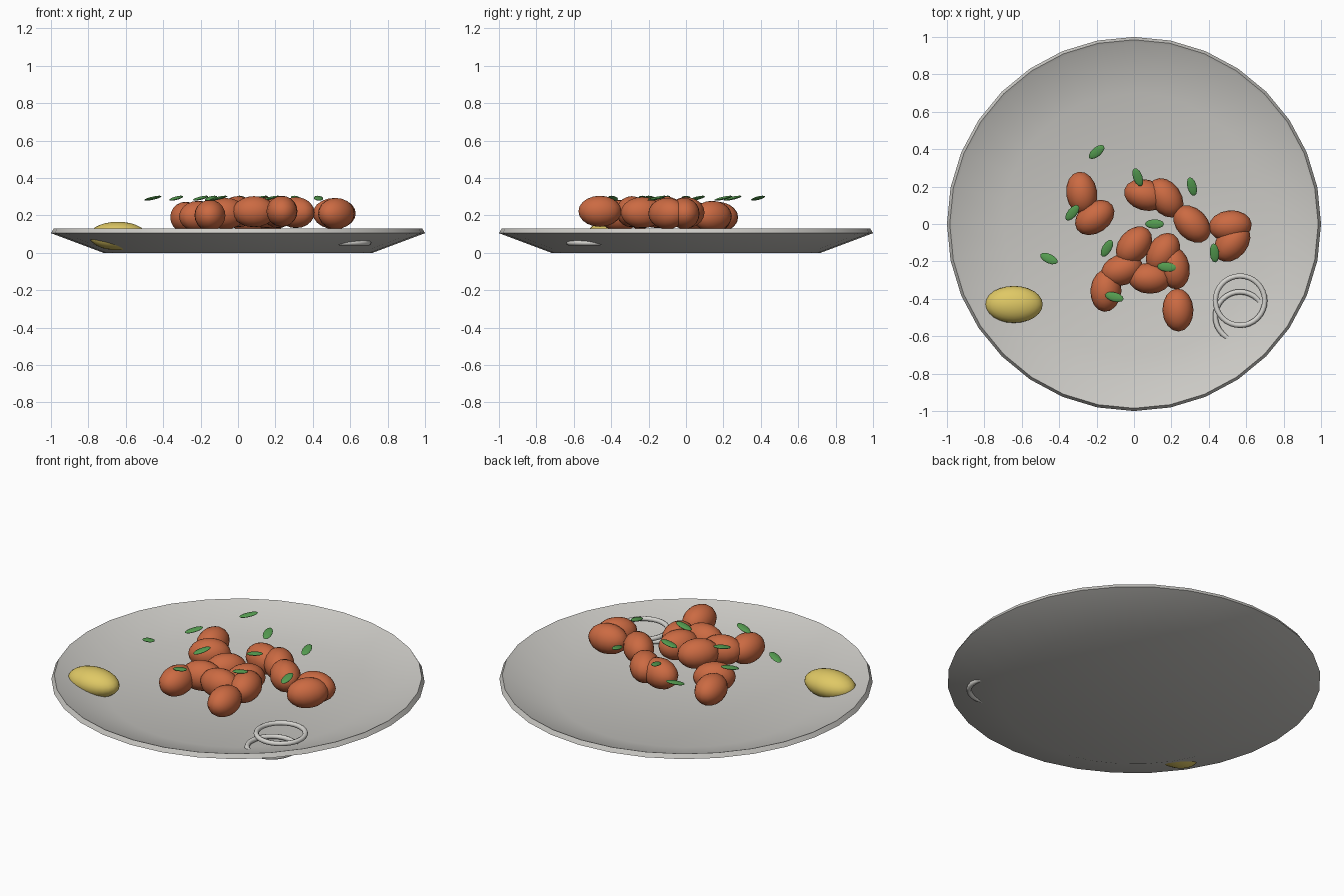
import bpy, bmesh, math
from mathutils import Matrix, Euler, Vector

if "Cube" in bpy.data.objects:
    bpy.data.objects.remove(bpy.data.objects["Cube"])


def material(name, rgb):
    m = bpy.data.materials.new(name)
    m.diffuse_color = (*rgb, 1)
    m.use_nodes = True
    m.node_tree.nodes["Principled BSDF"].inputs["Base Color"].default_value = m.diffuse_color
    return m


CERAMIC = material("grey_ceramic", (0.60, 0.59, 0.56))
MEAT = material("browned_orange", (0.60, 0.145, 0.055))
LEAF = material("leaf_green", (0.09, 0.33, 0.08))
LEMON = material("lemon_yellow", (0.74, 0.58, 0.13))
ONION = material("onion_white", (0.66, 0.65, 0.62))


def finish(bm, name, mat, angle=35):
    bmesh.ops.recalc_face_normals(bm, faces=bm.faces)
    me = bpy.data.meshes.new(name)
    bm.to_mesh(me)
    bm.free()
    me.materials.append(mat)
    ob = bpy.data.objects.new(name, me)
    bpy.context.collection.objects.link(ob)
    bpy.ops.object.select_all(action='DESELECT')
    ob.select_set(True)
    bpy.context.view_layer.objects.active = ob
    bpy.ops.object.shade_smooth_by_angle(angle=math.radians(angle))
    return ob


def ellipsoid(name, loc, radii, rot, mat, segs=16, rings=10):
    bm = bmesh.new()
    mtx = Matrix.LocRotScale(Vector(loc), Euler([math.radians(a) for a in rot]), Vector(radii))
    bmesh.ops.create_uvsphere(bm, u_segments=segs, v_segments=rings, radius=1, matrix=mtx)
    return finish(bm, name, mat, 60)


def lathe(name, profile, segs, mat):
    bm = bmesh.new()
    vs = [bm.verts.new((r, 0, z)) for r, z in profile]
    es = [bm.edges.new(p) for p in zip(vs, vs[1:])]
    bmesh.ops.spin(bm, geom=vs + es, cent=(0, 0, 0), axis=(0, 0, 1),
                   angle=2 * math.pi, steps=segs, use_duplicate=False)
    bmesh.ops.remove_doubles(bm, verts=bm.verts, dist=1e-4)
    return finish(bm, name, mat)


def ring(name, loc, major, minor, mat, segs=32, sides=8):
    bpy.ops.mesh.primitive_torus_add(location=loc, major_radius=major, minor_radius=minor,
                                     major_segments=segs, minor_segments=sides)
    ob = bpy.context.object
    ob.name = name
    ob.data.materials.append(mat)
    bpy.ops.object.shade_smooth()


# shallow plate with a flat foot and thin lip
lathe("plate", [(0, 0), (0.72, 0), (1.0, 0.105), (0.985, 0.13), (0.97, 0.122),
                (0.70, 0.035), (0, 0.03)], 32, CERAMIC)

# meatballs: x, y, z, turn of the long axis
MEATBALLS = [
    (-0.28, 0.165, 0.19, 98), (-0.21, 0.035, 0.195, 35),
    (0.06, 0.155, 0.19, 165), (0.17, 0.14, 0.195, 125),
    (0.31, 0.0, 0.215, 135), (0.515, -0.01, 0.21, 5),
    (0.525, -0.10, 0.21, 50), (0.0, -0.115, 0.22, 50),
    (-0.065, -0.245, 0.21, 20), (0.155, -0.155, 0.215, 60),
    (0.215, -0.235, 0.215, 100), (0.085, -0.29, 0.22, 0),
    (-0.15, -0.355, 0.20, 85), (0.235, -0.46, 0.222, 92),
]
for i, (x, y, z, turn) in enumerate(MEATBALLS):
    ellipsoid(f"meatball_{i + 1}", (x, y, z), (0.115, 0.083, 0.083), (0, 0, turn), MEAT)

# herb leaves scattered on top: x, y, turn
LEAVES = [(-0.2, 0.385, 40), (0.02, 0.25, 110), (0.31, 0.2, 105), (0.11, 0.0, 0),
          (-0.33, 0.06, 50), (-0.145, -0.13, 60), (-0.455, -0.185, -25),
          (0.175, -0.23, -5), (0.43, -0.155, 95), (-0.105, -0.39, -15)]
for i, (x, y, turn) in enumerate(LEAVES):
    ellipsoid(f"herb_leaf_{i + 1}", (x, y, 0.292), (0.052, 0.025, 0.008),
              (0, -12, turn), LEAF, 12, 8)

# lemon and onion rings resting in the plate
ellipsoid("lemon", (-0.642, -0.43, 0.09), (0.154, 0.099, 0.076), (0, 0, 0), LEMON, 24, 14)
ring("onion_ring_upper", (0.567, -0.41, 0.10), 0.132, 0.014, ONION)
ring("onion_ring_lower", (0.567, -0.495, 0.053), 0.132, 0.014, ONION)
